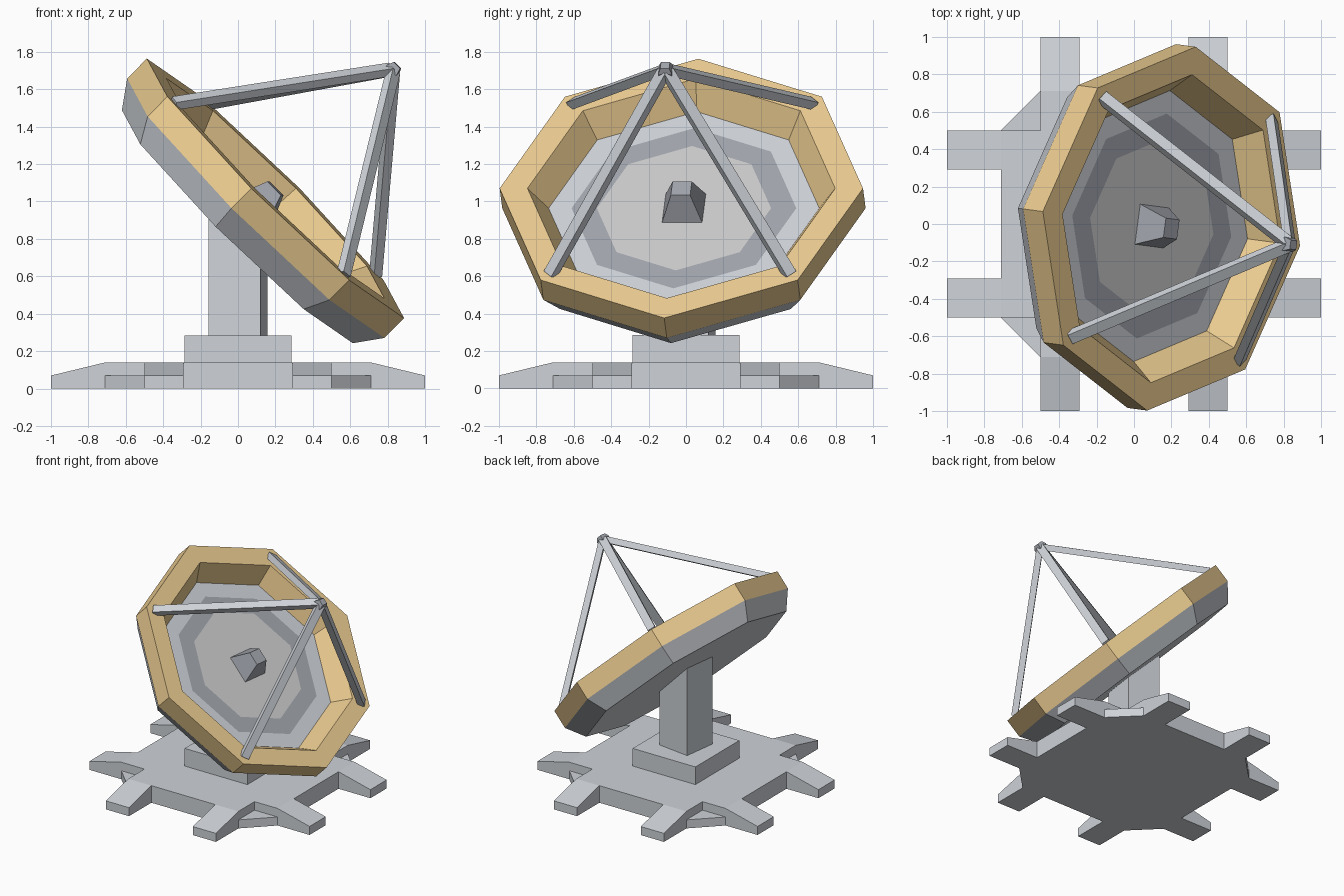
import bpy, bmesh, math
from mathutils import Matrix, Vector

if "Cube" in bpy.data.objects:
    bpy.data.objects.remove(bpy.data.objects["Cube"])


def material(name, rgb):
    m = bpy.data.materials.new(name)
    m.diffuse_color = (*rgb, 1)
    m.use_nodes = True
    m.node_tree.nodes["Principled BSDF"].inputs["Base Color"].default_value = m.diffuse_color
    return m


GREY = material("grey", (0.62, 0.65, 0.69))
GOLD = material("gold", (0.83, 0.60, 0.28))
DARK = material("dark_grey", (0.36, 0.38, 0.42))
LIGHT = material("light_grey", (0.72, 0.74, 0.75))
MATS = [GREY, GOLD, DARK, LIGHT]

YAW = Matrix.Rotation(math.radians(-7.6), 4, 'Z')
DISH = (Matrix.Translation((0.2, -0.025, 1.07)) @ YAW
        @ Matrix.Rotation(math.radians(45), 4, 'Y'))


def loft(name, rings, bands=None, caps=(0, 0), matrix=Matrix(), mat=0):
    """Skin a list of equal-length point rings and cap both ends."""
    bm = bmesh.new()
    vs = [[bm.verts.new(p) for p in ring] for ring in rings]
    n = len(vs[0])
    for j in range(len(vs) - 1):
        for i in range(n):
            k = (i + 1) % n
            f = bm.faces.new((vs[j][i], vs[j][k], vs[j + 1][k], vs[j + 1][i]))
            f.material_index = bands[j] if bands else mat
    bm.faces.new(vs[0][::-1]).material_index = caps[0] or mat
    bm.faces.new(vs[-1]).material_index = caps[1] or mat
    bmesh.ops.recalc_face_normals(bm, faces=bm.faces)
    me = bpy.data.meshes.new(name)
    bm.to_mesh(me)
    bm.free()
    for m in MATS:
        me.materials.append(m)
    ob = bpy.data.objects.new(name, me)
    ob.matrix_world = matrix
    bpy.context.collection.objects.link(ob)
    return ob


def ngon(r, z, n=8, start=0.0):
    return [(r * math.cos(start + i * math.tau / n),
             r * math.sin(start + i * math.tau / n), z) for i in range(n)]


def square(half, z):
    return ngon(half * math.sqrt(2), z, 4, math.pi / 4)


def prism(name, outline, z0, z1, matrix=Matrix()):
    return loft(name, [[(x, y, z) for x, y in outline] for z in (z0, z1)], matrix=matrix)


# Base plate: notched square with low corner webs and eight sloped feet
cross = []
for q in range(4):
    rot = Matrix.Rotation(q * math.pi / 2, 2)
    cross += [rot @ Vector(p) for p in ((0.71, 0.5), (0.5, 0.5), (0.5, 0.71))]
prism("base_plate", cross, 0, 0.14)
foot_profile = [(0.71, 0), (1, 0), (1, 0.07), (0.71, 0.14)]
for q in range(4):
    turn = Matrix.Rotation(q * math.pi / 2, 4, 'Z')
    prism(f"corner_web_{q}", [(0.5, 0.5), (0.71, 0.5), (0.5, 0.71)], 0, 0.07, turn)
    for side in (-1, 1):
        loft(f"foot_{q}_{'left' if side > 0 else 'right'}",
             [[(x, side * y, z) for x, z in foot_profile] for y in (0.29, 0.5)],
             matrix=turn)

# Pedestal block and column, the column top cut parallel to the dish back
loft("pedestal", [square(0.285, 0.14), square(0.285, 0.285)])
loft("column", [square(0.14, 0.285),
                [(x, y, 0.885 - x) for x, y, _ in square(0.14, 0)]], matrix=YAW)

# Eight-sided dish: grey back, gold rim, flat floor with a dark ring
profile = [(0.88, -0.29), (0.98, -0.15), (0.98, 0), (0.83, 0),
           (0.73, -0.15), (0.606, -0.15), (0.47, -0.15)]
loft("dish", [ngon(r, z) for r, z in profile],
     bands=[0, 1, 1, 1, 0, 2], caps=(0, 3), matrix=DISH)

# Central receiver block
loft("receiver_block", [square(0.108, -0.15), square(0.052, 0.0)], mat=2, matrix=DISH)

# Four struts from the rim to the feed point
tip = Vector((0, 0, 0.89))
for i in range(4):
    a = math.radians(45 + 90 * i)
    radial = Vector((math.cos(a), math.sin(a), 0))
    foot = radial * 0.915 + Vector((0, 0, -0.005))
    top = tip + radial * 0.012
    side = Vector((-radial.y, radial.x, 0)) * 0.031
    up = side.cross(top - foot).normalized() * 0.024
    loft(f"strut_{i}", [[p + side + up, p - side + up, p - side - up, p + side - up]
                        for p in (foot, top)], matrix=DISH)

# Feed cap where the struts meet
loft("feed_cap", [square(0.036, 0.86), square(0.036, 0.90), square(0.024, 0.93)],
     mat=2, matrix=DISH)
